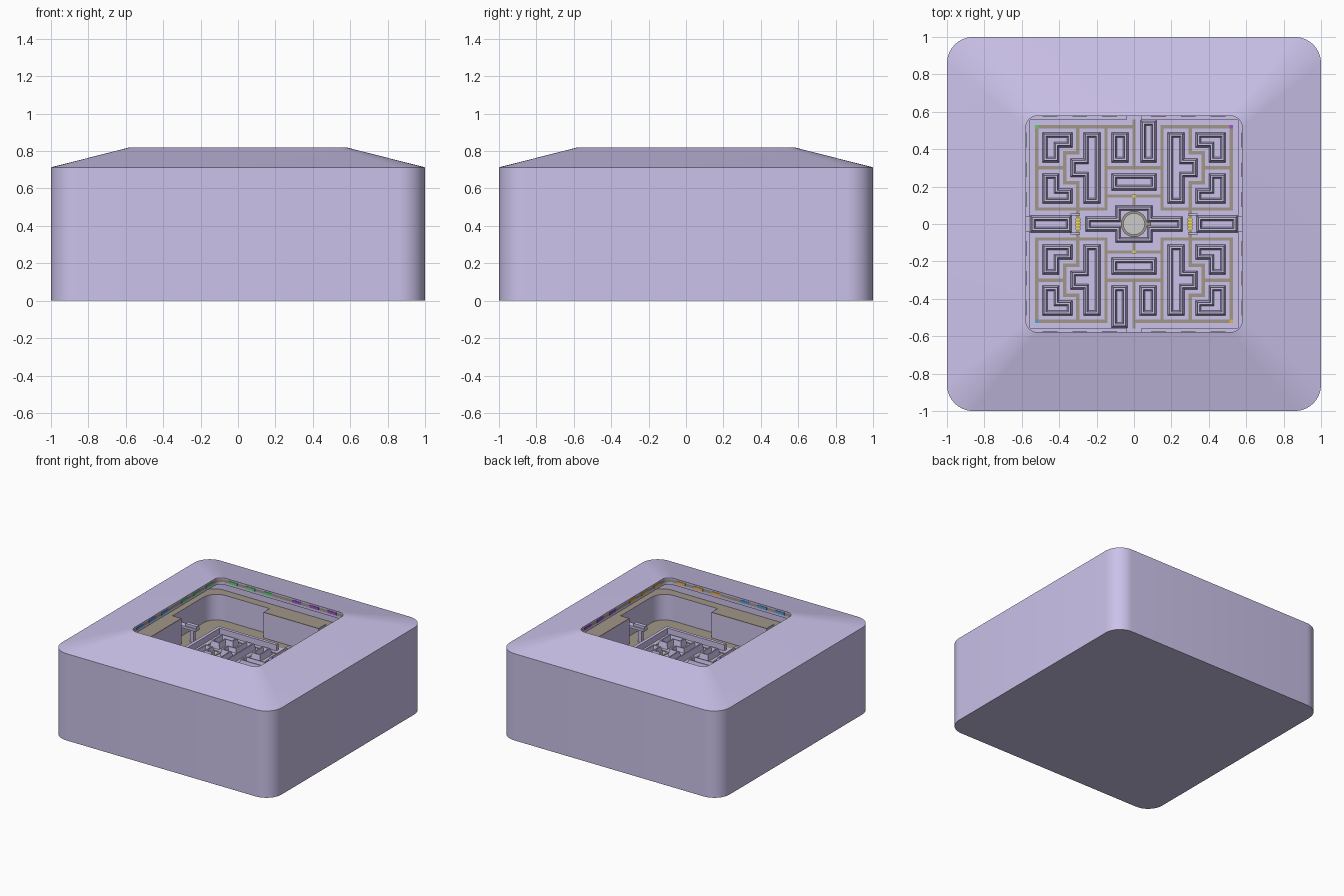
import bpy, bmesh, math
from mathutils import Matrix

if "Cube" in bpy.data.objects:
    bpy.data.objects.remove(bpy.data.objects["Cube"])


def mat(name, r, g, b):
    m = bpy.data.materials.new(name)
    m.diffuse_color = (r, g, b, 1)
    m.use_nodes = True
    m.node_tree.nodes["Principled BSDF"].inputs["Base Color"].default_value = m.diffuse_color
    return m


PURPLE = mat("purple", .6, .54, .82)
BROWN = mat("brown", .36, .31, .25)
YELLOW = mat("yellow", .85, .75, .05)
GREY = mat("grey", .68, .68, .66)
CORNERS = {(-1, 1): mat("green", .1, .65, .15), (1, 1): mat("violet", .35, .08, .65),
           (-1, -1): mat("blue", .08, .35, .75), (1, -1): mat("orange", .85, .45, .05)}


def finish(bm, name, *mats):
    me = bpy.data.meshes.new(name)
    bm.to_mesh(me)
    bm.free()
    ob = bpy.data.objects.new(name, me)
    bpy.context.collection.objects.link(ob)
    for m in mats:
        me.materials.append(m)
    return ob


def box(bm, x0, x1, y0, y1, z0, z1):
    m = Matrix.Translation(((x0 + x1) / 2, (y0 + y1) / 2, (z0 + z1) / 2))
    m = m @ Matrix.Diagonal((abs(x1 - x0), abs(y1 - y0), z1 - z0, 1))
    bmesh.ops.create_cube(bm, size=1, matrix=m)


def boxes(name, material, items):
    bm = bmesh.new()
    for it in items:
        box(bm, *it)
    return finish(bm, name, material)


def smooth(ob):
    bpy.ops.object.select_all(action='DESELECT')
    ob.select_set(True)
    bpy.context.view_layer.objects.active = ob
    bpy.ops.object.shade_smooth_by_angle(angle=math.radians(35))


# Housing: rounded-square loops lofted over the outside, the lip and the cavity
def rounded_square(bm, h, r, z, n=8):
    vs = []
    for q in range(4):
        cx, cy = [(1, 1), (-1, 1), (-1, -1), (1, -1)][q]
        for i in range(n + 1):
            a = math.pi / 2 * (q + i / n)
            vs.append(bm.verts.new((cx * (h - r) + r * math.cos(a),
                                    cy * (h - r) + r * math.sin(a), z)))
    return vs


# half size, corner radius, height, material of the band that follows
PROFILE = [(1, .14, 0, 0), (1, .14, .713, 0), (.578, .06, .82, 0), (.578, .06, .808, 1),
           (.578, .06, .785, 0), (.578, .06, .765, 0), (.84, .12, .75, 0),
           (.84, .12, .57, 1), (.77, .12, .57, 0), (.77, .12, .36, 1), (.62, .06, .36, 0)]
bm = bmesh.new()
rings = [rounded_square(bm, h, r, z) for h, r, z, _ in PROFILE]
for k in range(len(rings) - 1):
    a, b = rings[k], rings[k + 1]
    for i in range(len(a)):
        j = (i + 1) % len(a)
        bm.faces.new((a[i], a[j], b[j], b[i])).material_index = PROFILE[k][3]
bm.faces.new(rings[0][::-1])
bm.faces.new(rings[-1])
smooth(finish(bm, "housing", PURPLE, BROWN))

# Coloured light dashes round the lip, one colour per corner
for (sx, sy), m in CORNERS.items():
    dashes = []
    for i in range(3):
        a, b = .09 + i * .16, .17 + i * .16
        dashes.append((sx * a, sx * b, sy * .574, sy * .579, .786, .807))
        dashes.append((sx * .574, sx * .579, sy * a, sy * b, .786, .807))
    boxes("lip_lights", m, dashes)

# Side consoles under the lip, with brown tops, and small stepped brackets
walls, tops, brackets = [], [], []


def four(x0, x1, y0, y1, z0, z1):
    return [(x0, x1, y0, y1, z0, z1), (-y1, -y0, x0, x1, z0, z1),
            (-x1, -x0, -y1, -y0, z0, z1), (y0, y1, -x1, -x0, z0, z1)]


walls += four(.69, .80, -.25, .25, .355, .565)
tops += four(.69, .80, -.25, .25, .565, .571)
brackets += four(.60, .78, -.36, -.31, .46, .48)
brackets += four(.60, .70, -.35, -.32, .48, .50)
brackets += four(.63, .66, -.35, -.32, .36, .46)
boxes("side_consoles", PURPLE, walls)
boxes("console_tops", BROWN, tops)
boxes("wall_brackets", PURPLE, brackets)

# Maze blocks: raised rims with sunken middles
FLOOR = .36


def rect(x0, x1, y0, y1):
    return [(x0, y0), (x1, y0), (x1, y1), (x0, y1)]


QUARTER = [
    [(.49, .49), (.33, .49), (.33, .41), (.40, .41), (.40, .33), (.49, .33)],
    [(.49, .27), (.40, .27), (.40, .19), (.33, .19), (.33, .11), (.49, .11)],
    [(.27, .49), (.18, .49), (.18, .11), (.27, .11), (.27, .25), (.34, .25), (.34, .35), (.27, .35)]]
polys = [[(x * sx, y * sy) for x, y in p] for p in QUARTER for sx in (1, -1) for sy in (1, -1)]
for s in (1, -1):
    polys += [rect(-.12 * s, -.03 * s, .33 * s, .49 * s),
              rect(.035 * s, .12 * s, .33 * s, .555 * s),
              rect(-.12, .12, .18 * s, .27 * s),
              rect(.335 * s, .555 * s, -.045, .045)]
plus = []
for k in range(4):
    q = [(.1, .04), (.1, .1)]
    sx, sy = [(1, 1), (-1, 1), (-1, -1), (1, -1)][k]
    pts = [(.26, .04), (.1, .04), (.1, .1)]
    pts = [(x * sx, y * sy) for x, y in pts]
    plus += pts if k % 2 == 0 else pts[::-1]
polys.append(plus)

bm = bmesh.new()
for p in polys:
    area = sum(a[0] * b[1] - b[0] * a[1] for a, b in zip(p, p[1:] + p[:1]))
    if area < 0:
        p = p[::-1]
    f = bm.faces.new([bm.verts.new((x, y, FLOOR)) for x, y in p])
    f.normal_update()
    for t, d in ((.01, .05), (.01, 0), (.008, -.035)):
        bmesh.ops.inset_region(bm, faces=[f], thickness=t, depth=d,
                               use_boundary=True, use_even_offset=True)
        f.normal_update()
finish(bm, "maze_blocks", PURPLE)

# Maze border and tunnel gate walls
border = four(.555, .58, -.58, -.04, FLOOR - .01, .41) + four(.555, .58, .04, .58, FLOOR - .01, .41)
for s in (1, -1):
    for e in (.045, -.055):
        border.append((.29 * s, .34 * s, e, e + .01, FLOOR - .01, .40))
boxes("maze_border", PURPLE, border)

# Brown path lines
paths = []


def line(pts):
    for (x0, y0), (x1, y1) in zip(pts, pts[1:]):
        paths.append((min(x0, x1) - .009, max(x0, x1) + .009,
                      min(y0, y1) - .009, max(y0, y1) + .009, FLOOR - .005, FLOOR + .004))


for sx in (1, -1):
    for sy in (1, -1):
        for pts in ([(0 if sx * sy < 0 else .15, .52), (.52, .52), (.52, .08), (.15, .08)],
                    [(.30, .52), (.30, .38), (.37, .38), (.37, .22), (.30, .22), (.30, 0)],
                    [(.52, .30), (.37, .30)],
                    [(.15, .52), (.15, .08)],
                    [(.15, .30), (0, .30)],
                    [(.15, .15), (0, .15), (0, .11)]):
            line([(x * sx, y * sy) for x, y in pts])
for s in (1, -1):
    line([(0, .30 * s), (0, .55 * s)])
boxes("maze_paths", BROWN, paths)

# Corner start markers and yellow markers at the gates
for (sx, sy), m in CORNERS.items():
    boxes("start_marker", m, [(sx * .51, sx * .53, sy * .51, sy * .53, FLOOR, FLOOR + .008)])
marks = [(s * .3 - .014, s * .3 + .014, y - .005, y + .005, FLOOR, FLOOR + .012)
         for s in (1, -1) for y in (-.024, -.008, .008, .024)]
marks += [(-.009, .009, s * .15 - .009, s * .15 + .009, FLOOR, FLOOR + .012) for s in (1, -1)]
boxes("gate_markers", YELLOW, marks)


# Centre button with its dark collar and side peg
def disc(name, r, z0, z1, m):
    bm = bmesh.new()
    bmesh.ops.create_cone(bm, cap_ends=True, segments=32, radius1=r, radius2=r, depth=z1 - z0,
                          matrix=Matrix.Translation((0, 0, (z0 + z1) / 2)))
    smooth(finish(bm, name, m))


disc("button_collar", .07, FLOOR, .415, BROWN)
disc("centre_button", .058, FLOOR, .425, GREY)
boxes("button_peg", BROWN, [(.06, .09, -.012, .012, FLOOR, .41)])
